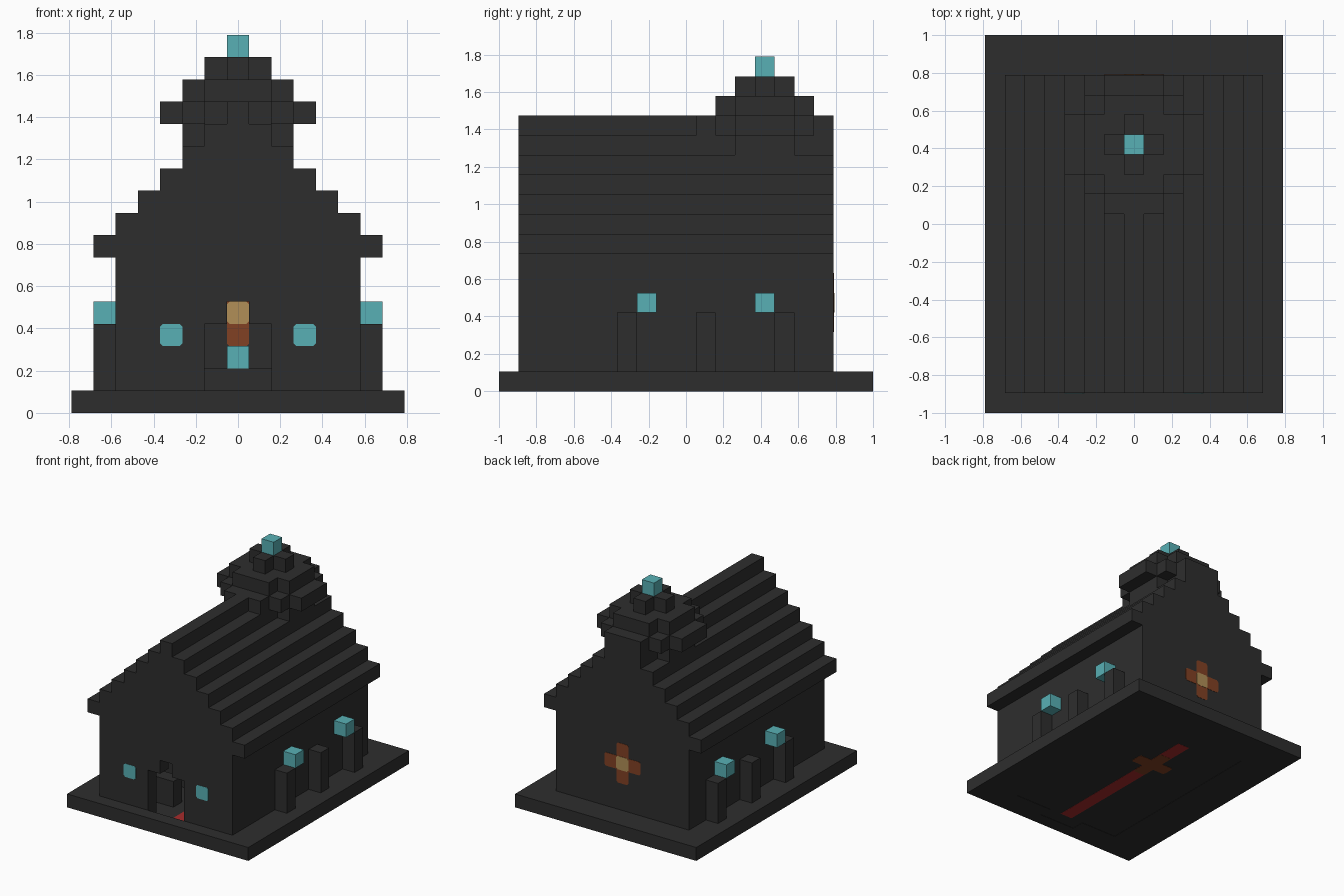
import bpy
import bmesh
from mathutils import Vector

U = 2 / 19  # size of one block

default = bpy.data.objects.get("Cube")
if default:
    bpy.data.objects.remove(default, do_unlink=True)


def make_material(name, rgb):
    mat = bpy.data.materials.new(name)
    mat.use_nodes = True
    colour = (*rgb, 1)
    mat.diffuse_color = colour
    node = next(n for n in mat.node_tree.nodes if n.type == "BSDF_PRINCIPLED")
    node.inputs["Base Color"].default_value = colour
    node.inputs["Roughness"].default_value = 0.9
    return mat


stone = make_material("dark stone", (0.027, 0.027, 0.027))
cyan = make_material("cyan glass", (0.098, 0.434, 0.462))
brown = make_material("brown glass", (0.22, 0.053, 0.017))
tan = make_material("tan glass", (0.44, 0.275, 0.095))
red = make_material("red carpet", (0.38, 0.025, 0.025))


def blocks(name, mat, boxes, chamfer_axis=None):
    """One object from boxes given in block units as (x0, x1, y0, y1, z0, z1)."""
    bm = bmesh.new()
    for x0, x1, y0, y1, z0, z1 in boxes:
        lo, hi = Vector((x0, y0, z0)), Vector((x1, y1, z1))
        verts = bmesh.ops.create_cube(bm, size=1)["verts"]
        for v in verts:
            v.co = [(lo[i] + hi[i]) / 2 + v.co[i] * (hi[i] - lo[i]) for i in range(3)]
    if chamfer_axis is not None:
        edges = [e for e in bm.edges
                 if abs((e.verts[0].co - e.verts[1].co).normalized()[chamfer_axis]) > 0.9]
        bmesh.ops.bevel(bm, geom=edges, offset=0.12, segments=1, affect="EDGES")
    bmesh.ops.scale(bm, vec=(U, U, U), verts=bm.verts)
    bmesh.ops.recalc_face_normals(bm, faces=bm.faces)
    mesh = bpy.data.meshes.new(name)
    bm.to_mesh(mesh)
    bm.free()
    mesh.materials.append(mat)
    obj = bpy.data.objects.new(name, mesh)
    bpy.context.collection.objects.link(obj)
    return obj


def both_sides(boxes):
    return boxes + [(-b[1], -b[0], *b[2:]) for b in boxes]


HALF, FRONT, BACK = 5.5, -8.5, 7.5  # house footprint
EAVE = 7                            # height of the wall tops

# Plinth around the house, with a thin sunken floor inside
blocks("plinth", stone, both_sides([(HALF, 7.5, -9.5, 9.5, 0, 1)]) + [
    (-HALF, HALF, -9.5, FRONT, 0, 1), (-HALF, HALF, BACK, 9.5, 0, 1)])
blocks("floor", stone, [(-HALF, HALF, FRONT, BACK, 0.02, 0.08)])
blocks("carpet", red, [(-0.5, 0.5, -7.5, 5.5, 0.01, 0.1)])
blocks("floor_cross", brown, [(-1.5, 1.5, 1.5, 2.5, 0, 0.11),
                              (-0.5, 0.5, 0.5, 3.5, 0, 0.11)], chamfer_axis=2)

# Walls, with a notched doorway in the front
blocks("side_walls", stone, both_sides([(HALF - 1, HALF, FRONT, BACK, 0, EAVE)]))
blocks("back_wall", stone, [(1 - HALF, HALF - 1, BACK - 1, BACK, 0, EAVE)])
blocks("front_wall", stone,
       both_sides([(1.5, HALF - 1, FRONT, FRONT + 1, 0, EAVE),
                   (0.5, 1.5, FRONT, FRONT + 1, 4, EAVE)])
       + [(-0.5, 0.5, FRONT, FRONT + 1, 5, EAVE)])

# Stepped roof, one layer per block of height
blocks("roof", stone, [(i - 6.5, 6.5 - i, FRONT, BACK, EAVE + i, EAVE + i + 1)
                       for i in range(7)])

# Turret: round-ish block discs given as (half width, half depth) pairs
TURRET_Y = 4
discs = {12: [(2.5, 1.5), (1.5, 2.5)],
         13: [(3.5, 1.5), (2.5, 2.5), (1.5, 3.5)],
         14: [(2.5, 1.5), (1.5, 2.5)],
         15: [(1.5, 0.5), (0.5, 1.5)]}
blocks("turret", stone, [(-w, w, TURRET_Y - d, TURRET_Y + d, z, z + 1)
                         for z, pairs in discs.items() for w, d in pairs])
blocks("turret_light", cyan, [(-0.5, 0.5, TURRET_Y - 0.5, TURRET_Y + 0.5, 16, 17)])

# Buttresses and lamps along both sides
blocks("buttresses", stone, both_sides(
    [(HALF, 6.5, y - 0.5, y + 0.5, 1, 4) for y in (-3, 1, 5)]))
blocks("side_lamps", cyan, both_sides(
    [(HALF, 6.5, y - 0.5, y + 0.5, 4, 5) for y in (-2, 4)]))

# Coloured windows set through the walls
P = 0.02
blocks("front_windows", cyan, both_sides(
    [(2.5, 3.5, FRONT - P, FRONT + 1 + P, 3, 4)]), chamfer_axis=1)
blocks("rose_window_petals", brown, [
    (-1.5, 1.5, BACK - 1 - P, BACK + P, 4, 5),
    (-0.5, 0.5, BACK - 1 - P, BACK + P, 3, 6)], chamfer_axis=1)
blocks("rose_window_centre", tan, [
    (-0.5, 0.5, BACK - 1 - 2 * P, BACK + 2 * P, 4, 5)], chamfer_axis=1)

# Furniture inside
blocks("altar", stone, [(-1.5, 1.5, 5, 6, 0.08, 2)])
blocks("altar_light", cyan, [(-0.5, 0.5, 5, 6, 2, 3)])
blocks("pews", stone, both_sides(
    [(1.5, HALF - 1, y, y + 1, 0.08, 2) for y in (-5.5, -2.5, 0.5)]))
